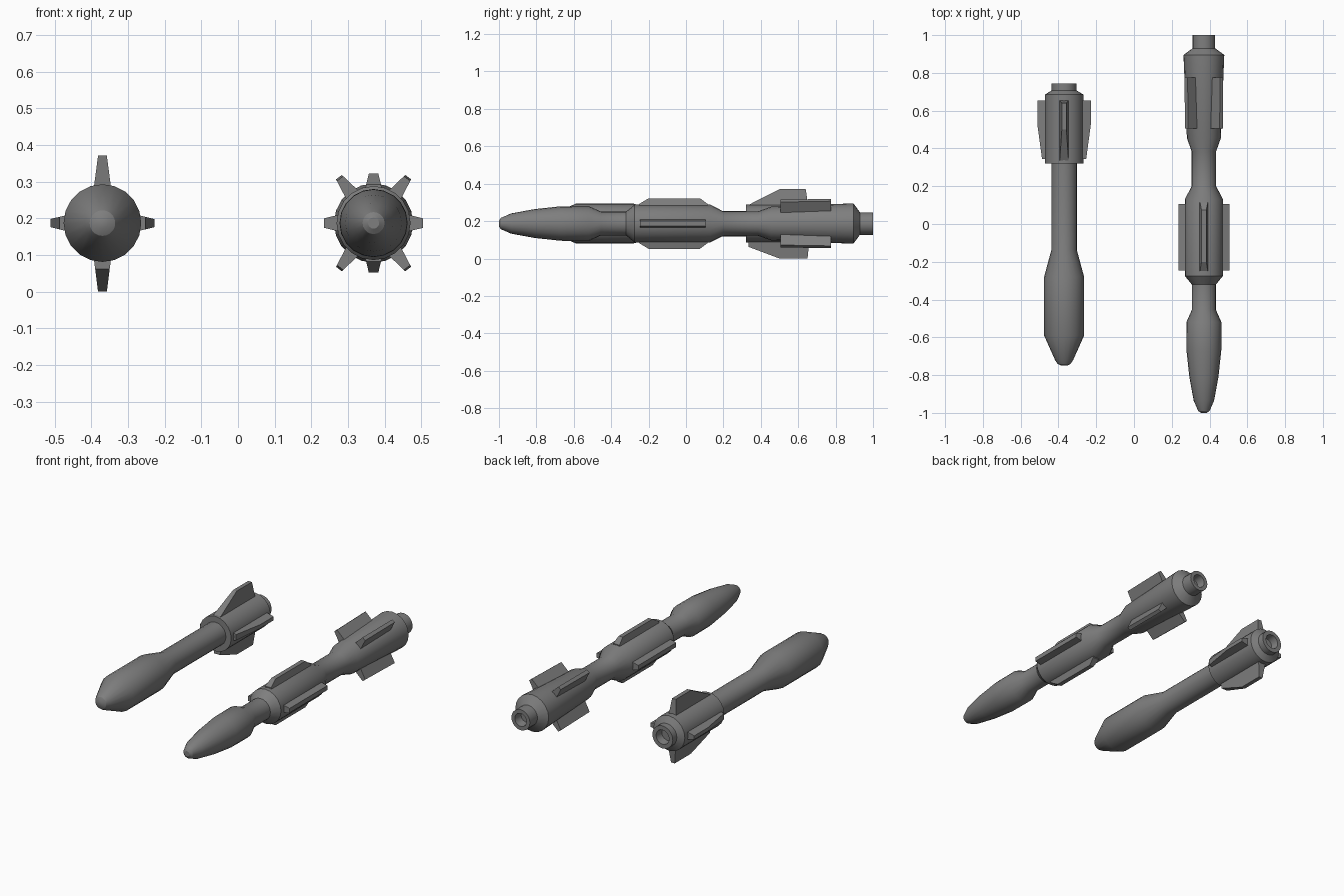
import bpy, bmesh
from math import sin, cos, pi, radians

cube = bpy.data.objects.get("Cube")
if cube:
    bpy.data.objects.remove(cube, do_unlink=True)

grey = bpy.data.materials.new("gunmetal grey")
grey.use_nodes = True
grey.diffuse_color = (0.21, 0.21, 0.21, 1)
grey.node_tree.nodes["Principled BSDF"].inputs["Base Color"].default_value = (0.21, 0.21, 0.21, 1)

AXIS_Z = 0.187
SIDES = 20


def finish(bm, name, x, smooth):
    bmesh.ops.recalc_face_normals(bm, faces=bm.faces)
    mesh = bpy.data.meshes.new(name)
    bm.to_mesh(mesh)
    bm.free()
    mesh.materials.append(grey)
    obj = bpy.data.objects.new(name, mesh)
    obj.location = (x, 0, AXIS_Z)
    bpy.context.collection.objects.link(obj)
    if smooth:
        bpy.ops.object.select_all(action='DESELECT')
        bpy.context.view_layer.objects.active = obj
        obj.select_set(True)
        bpy.ops.object.shade_smooth_by_angle(angle=radians(30))
    return obj


def lathe(name, x, profile):
    """Spin (y, radius) points around the long axis and cap both ends."""
    bm = bmesh.new()
    rings = []
    for y, r in profile:
        rings.append([bm.verts.new((r * cos(2 * pi * i / SIDES), y, r * sin(2 * pi * i / SIDES)))
                      for i in range(SIDES)])
    for a, b in zip(rings, rings[1:]):
        for i in range(SIDES):
            j = (i + 1) % SIDES
            bm.faces.new((a[i], a[j], b[j], b[i]))
    bm.faces.new(rings[0])
    bm.faces.new(rings[-1])
    return finish(bm, name, x, True)


def fin(name, x, angle, outline, root, tip):
    """Tapered slab: outline of (y, radius), half thickness root to tip."""
    bm = bmesh.new()
    a = radians(angle)
    low, high = min(r for y, r in outline), max(r for y, r in outline)
    sides = []
    for s in (-1, 1):
        loop = []
        for y, r in outline:
            t = s * (root + (tip - root) * (r - low) / (high - low))
            loop.append(bm.verts.new((r * cos(a) - t * sin(a), y, r * sin(a) + t * cos(a))))
        sides.append(loop)
    n = len(outline)
    bm.faces.new(sides[0])
    bm.faces.new(sides[1])
    for i in range(n):
        j = (i + 1) % n
        bm.faces.new((sides[0][i], sides[0][j], sides[1][j], sides[1][i]))
    return finish(bm, name, x, False)


# Short rocket: blunt nose, thin tube, finned tail with hollow nozzle
SHORT_X = -0.37
lathe("short_rocket_body", SHORT_X, [
    (-0.75, 0.015), (-0.74, 0.035), (-0.72, 0.048), (-0.59, 0.106), (-0.28, 0.106),
    (-0.14, 0.068), (0.32, 0.068), (0.32, 0.102), (0.685, 0.102), (0.707, 0.066),
    (0.745, 0.066), (0.745, 0.042), (0.70, 0.036)])
fin("short_rocket_top_fin", SHORT_X, 90,
    [(0.34, 0.085), (0.335, 0.10), (0.50, 0.184), (0.64, 0.184), (0.655, 0.085)], 0.025, 0.012)
fin("short_rocket_bottom_fin", SHORT_X, -90,
    [(0.335, 0.085), (0.335, 0.125), (0.50, 0.187), (0.65, 0.187), (0.66, 0.085)], 0.025, 0.012)
for side, angle in (("left", 0), ("right", 180)):
    fin("short_rocket_%s_fin" % side, SHORT_X, angle,
        [(0.345, 0.085), (0.345, 0.117), (0.53, 0.142), (0.655, 0.142), (0.655, 0.085)], 0.025, 0.011)

# Long rocket: pointed nose, finned middle section, flared tail
LONG_X = 0.37
lathe("long_rocket_body", LONG_X, [
    (-1.0, 0.015), (-0.99, 0.03), (-0.935, 0.054), (-0.81, 0.077), (-0.67, 0.092),
    (-0.52, 0.093), (-0.455, 0.064), (-0.32, 0.064), (-0.275, 0.101), (0.13, 0.101),
    (0.20, 0.065), (0.385, 0.065), (0.455, 0.09), (0.895, 0.108), (0.93, 0.06),
    (1.0, 0.06), (1.0, 0.038), (0.95, 0.032)])
for name, angle in (("left", 0), ("top", 90), ("right", 180), ("bottom", 270)):
    if angle % 180:
        shape = [(-0.25, 0.085), (-0.25, 0.105), (-0.2, 0.135), (0.075, 0.135), (0.115, 0.105), (0.115, 0.085)]
    else:
        shape = [(-0.245, 0.085), (-0.245, 0.135), (0.105, 0.135), (0.105, 0.085)]
    fin("long_rocket_middle_%s_fin" % name, LONG_X, angle, shape, 0.025, 0.013)
for name, angle in (("upper_left", 53), ("upper_right", 127), ("lower_right", 233), ("lower_left", 307)):
    fin("long_rocket_tail_%s_fin" % name, LONG_X, angle,
        [(0.505, 0.085), (0.505, 0.152), (0.775, 0.157), (0.775, 0.085)], 0.022, 0.01)
